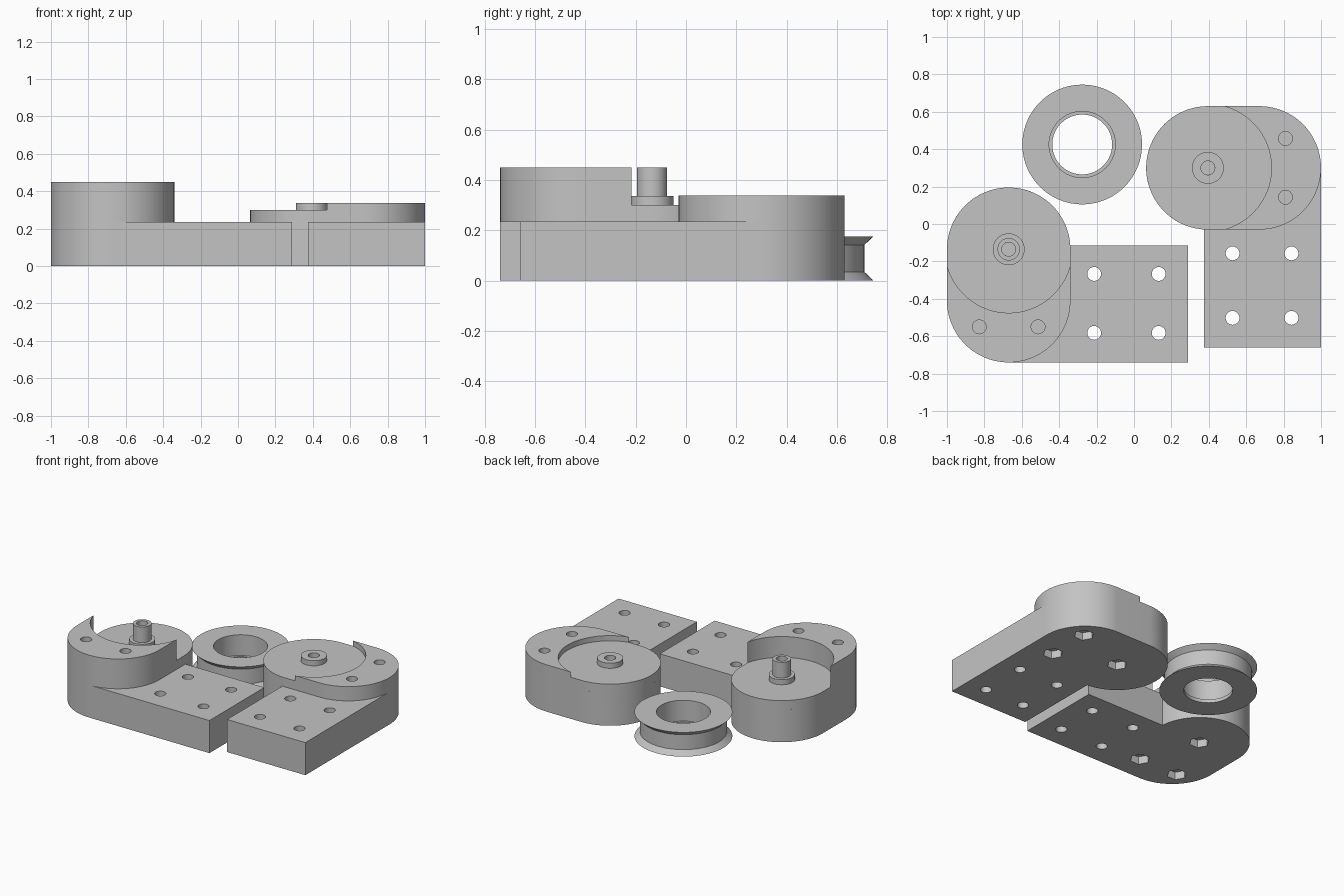
import bpy, bmesh
from math import sin, cos, pi, sqrt, asin

cube = bpy.data.objects.get("Cube")
if cube:
    bpy.data.objects.remove(cube, do_unlink=True)

grey = bpy.data.materials.new("plain_grey")
grey.use_nodes = True
GREY = (0.55, 0.55, 0.55, 1)
grey.diffuse_color = GREY
grey.node_tree.nodes["Principled BSDF"].inputs["Base Color"].default_value = GREY

R, SPAN, ARM, DECK, FLOOR = 0.33, 0.275, 0.96, 0.235, 0.30
HOLE = 0.037


def finish(name, bm):
    bmesh.ops.recalc_face_normals(bm, faces=bm.faces)
    mesh = bpy.data.meshes.new(name)
    bm.to_mesh(mesh)
    bm.free()
    obj = bpy.data.objects.new(name, mesh)
    bpy.context.collection.objects.link(obj)
    mesh.materials.append(grey)
    return obj


def arc(cx, cy, r, start, end, n):
    angles = [start + (end - start) * i / n for i in range(n + 1)]
    return [(cx + r * cos(a), cy + r * sin(a)) for a in angles]


def prism(name, points, z0, z1):
    bm = bmesh.new()
    face = bm.faces.new([bm.verts.new((x, y, z0)) for x, y in points])
    top = bmesh.ops.extrude_face_region(bm, geom=[face])["geom"]
    verts = [v for v in top if isinstance(v, bmesh.types.BMVert)]
    bmesh.ops.translate(bm, verts=verts, vec=(0, 0, z1 - z0))
    return finish(name, bm)


def cylinder(name, centre, r, z0, z1, sides=32):
    return prism(name, arc(*centre, r, 0, 2 * pi, sides)[:-1], z0, z1)


def lathe(name, profile, centre, sides=96):
    # Closed (radius, height) profile swept around a vertical axis
    bm = bmesh.new()
    rings = [[bm.verts.new((centre[0] + r * cos(2 * pi * i / sides),
                            centre[1] + r * sin(2 * pi * i / sides), z))
              for i in range(sides)] for r, z in profile]
    for a, b in zip(rings, rings[1:] + rings[:1]):
        for i in range(sides):
            j = (i + 1) % sides
            bm.faces.new((a[i], a[j], b[j], b[i]))
    return finish(name, bm)


def combine(obj, tool, operation="DIFFERENCE"):
    mod = obj.modifiers.new("combine", "BOOLEAN")
    mod.operation, mod.object, mod.solver = operation, tool, "EXACT"
    graph = bpy.context.evaluated_depsgraph_get()
    graph.update()
    mesh = bpy.data.meshes.new_from_object(obj.evaluated_get(graph))
    obj.modifiers.clear()
    obj.data = mesh
    bpy.data.objects.remove(tool, do_unlink=True)


def smooth(obj):
    bpy.ops.object.select_all(action="DESELECT")
    obj.select_set(True)
    bpy.context.view_layer.objects.active = obj
    bpy.ops.object.shade_smooth_by_angle(angle=pi / 6)


def bracket(side, place, wall_top):
    """place maps (along the rounded head, along the mounting arm) to x, y."""
    def mapped(points):
        return [place(s, p) for s, p in points]

    # Base outline: rounded head flowing into a rectangular mounting arm
    inner = -0.02
    head = arc(0, 0, R, pi / 2 + asin(-inner / R), 3 * pi / 2, 48)
    far_round = arc(SPAN, 0, R, -pi / 2, 0, 24)
    outline = [(inner, ARM)] + head + far_round + [(SPAN + R, ARM)]
    body = prism(side + "_bracket", mapped(outline), 0, DECK)

    # Raised head on top of the base
    stadium = arc(0, 0, R, pi / 2, 3 * pi / 2, 48) + arc(SPAN, 0, R, -pi / 2, pi / 2, 48)
    combine(body, prism("raised_head", mapped(stadium), DECK, wall_top), "UNION")

    # Round pulley recess, leaving a crescent guard wall
    combine(body, cylinder("recess", place(0, 0), 0.34, FLOOR, 0.6, 128))

    # Through holes in the mounting arm
    for s in (0.132, 0.447):
        for p in (0.457, 0.802):
            combine(body, cylinder("arm_hole", place(s, p), HOLE, -0.1, 0.6))

    # Bolt holes with hexagonal nut pockets below a thin bridging layer
    for s, p in ((0, 0), (0.415, 0.157), (0.415, -0.157)):
        combine(body, cylinder("nut_pocket", place(s, p), 0.066, -0.1, 0.055, 6))
        combine(body, cylinder("bolt_hole", place(s, p), HOLE, 0.065, 0.6))
    smooth(body)


left_hub, right_hub = (-0.67, -0.135), (0.395, 0.30)
bracket("tall", lambda s, p: (left_hub[0] + p, left_hub[1] - s), 0.45)
bracket("low", lambda s, p: (right_hub[0] + s, right_hub[1] - p), 0.338)

# Hub spacers standing in the recesses
COLLAR, POST, COLLAR_TOP = 0.085, 0.06, 0.337
smooth(lathe("tall_spacer_post", [(HOLE, FLOOR), (COLLAR, FLOOR), (COLLAR, COLLAR_TOP),
             (POST, COLLAR_TOP), (POST, 0.45), (HOLE, 0.45)], left_hub, 48))
smooth(lathe("low_spacer_collar", [(HOLE, FLOOR), (COLLAR, FLOOR),
             (COLLAR, COLLAR_TOP), (HOLE, COLLAR_TOP)], right_hub, 48))

# Loose grooved pulley with a bearing seat and a lower lip
smooth(lathe("pulley", [(0.16, 0), (0.32, 0), (0.285, 0.034), (0.285, 0.142), (0.32, 0.175),
             (0.177, 0.175), (0.177, 0.025), (0.16, 0.025)], (-0.277, 0.425)))
